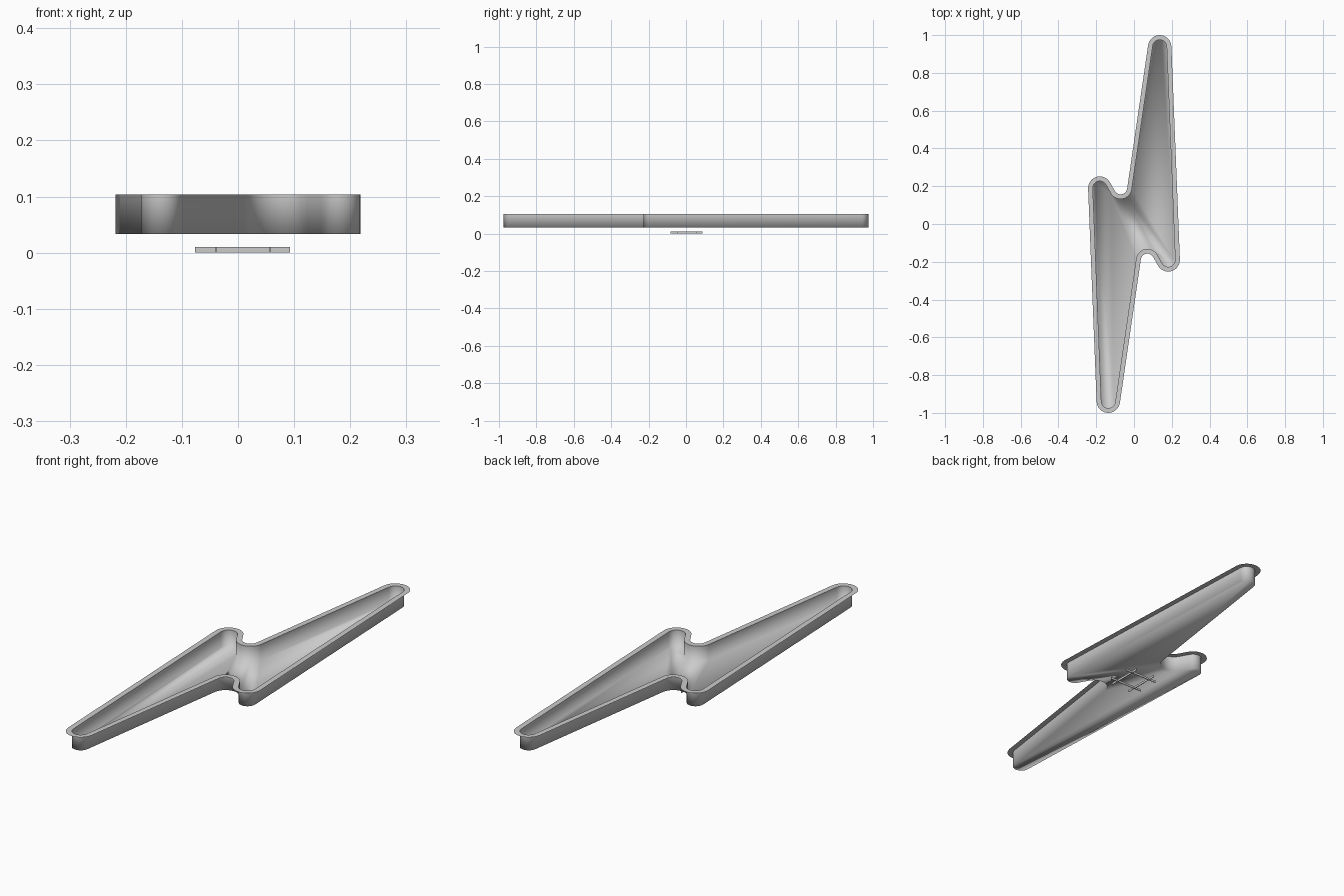
import bpy, bmesh, math
from mathutils import Vector

if "Cube" in bpy.data.objects:
    bpy.data.objects.remove(bpy.data.objects["Cube"])

grey = bpy.data.materials.new("plain_grey")
grey.use_nodes = True
grey.diffuse_color = (0.6, 0.6, 0.6, 1)
grey.node_tree.nodes["Principled BSDF"].inputs["Base Color"].default_value = (0.6, 0.6, 0.6, 1)


def add_object(name, bm):
    mesh = bpy.data.meshes.new(name)
    bm.to_mesh(mesh)
    bm.free()
    mesh.materials.append(grey)
    obj = bpy.data.objects.new(name, mesh)
    bpy.context.collection.objects.link(obj)
    return obj


# Corner circles of half the bolt: centre x, y and signed radius (negative = hollow)
HALF = [(0.136, 0.938, 0.037), (-0.071, 0.192, -0.06), (-0.181, 0.19, 0.037)]
CORNERS = HALF + [(-x, -y, r) for x, y, r in HALF]
SEGMENTS = 12


def outline(offset):
    """Counter-clockwise outline of tangent arcs, pushed outward by offset."""
    circles = [(Vector((x, y)), r + offset) for x, y, r in CORNERS]
    count = len(circles)
    normals = []
    for i, (c1, r1) in enumerate(circles):
        c2, r2 = circles[(i + 1) % count]
        d = c2 - c1
        normals.append(math.atan2(d.y, d.x) - math.acos((r1 - r2) / d.length))
    points = []
    for i, (c, r) in enumerate(circles):
        start, end = normals[i - 1], normals[i]
        if r > 0:
            sweep = (end - start) % math.tau
        else:
            sweep = -((start - end) % math.tau)
        for k in range(SEGMENTS + 1):
            a = start + sweep * k / SEGMENTS
            points.append(c + r * Vector((math.cos(a), math.sin(a))))
    return points


# Tray: flat rim, upright wall and floor in one thin skin
RIM_Z, FLOOR_Z = 0.104, 0.033
bm = bmesh.new()
loops = []
for offset, z in ((0.025, RIM_Z), (0, RIM_Z), (0, FLOOR_Z)):
    loops.append([bm.verts.new((p.x, p.y, z)) for p in outline(offset)])
for upper, lower in zip(loops, loops[1:]):
    for i in range(len(upper)):
        j = (i + 1) % len(upper)
        bm.faces.new((upper[i], upper[j], lower[j], lower[i]))
bm.faces.new(loops[2])
for face in bm.faces:
    face.smooth = True
# Crisp edge where the rim meets the wall
for i, v in enumerate(loops[1]):
    bm.edges.get((v, loops[1][i - 1])).smooth = False
add_object("bolt_tray", bm)


# Crossed thin bars below the tray
def bar(name, centre, size):
    bm = bmesh.new()
    bmesh.ops.create_cube(bm, size=1)
    bmesh.ops.scale(bm, vec=size, verts=bm.verts)
    bmesh.ops.translate(bm, vec=centre, verts=bm.verts)
    add_object(name, bm)


THICK, HIGH, LONG = 0.003, 0.01, 0.17
for side, x, y in (("first", -0.039, -0.045), ("second", 0.057, 0.055)):
    bar(side + "_lengthwise_bar", (x, 0.003, HIGH / 2), (THICK, LONG, HIGH))
    bar(side + "_crosswise_bar", (0.008, y, HIGH / 2), (LONG, THICK, HIGH))
